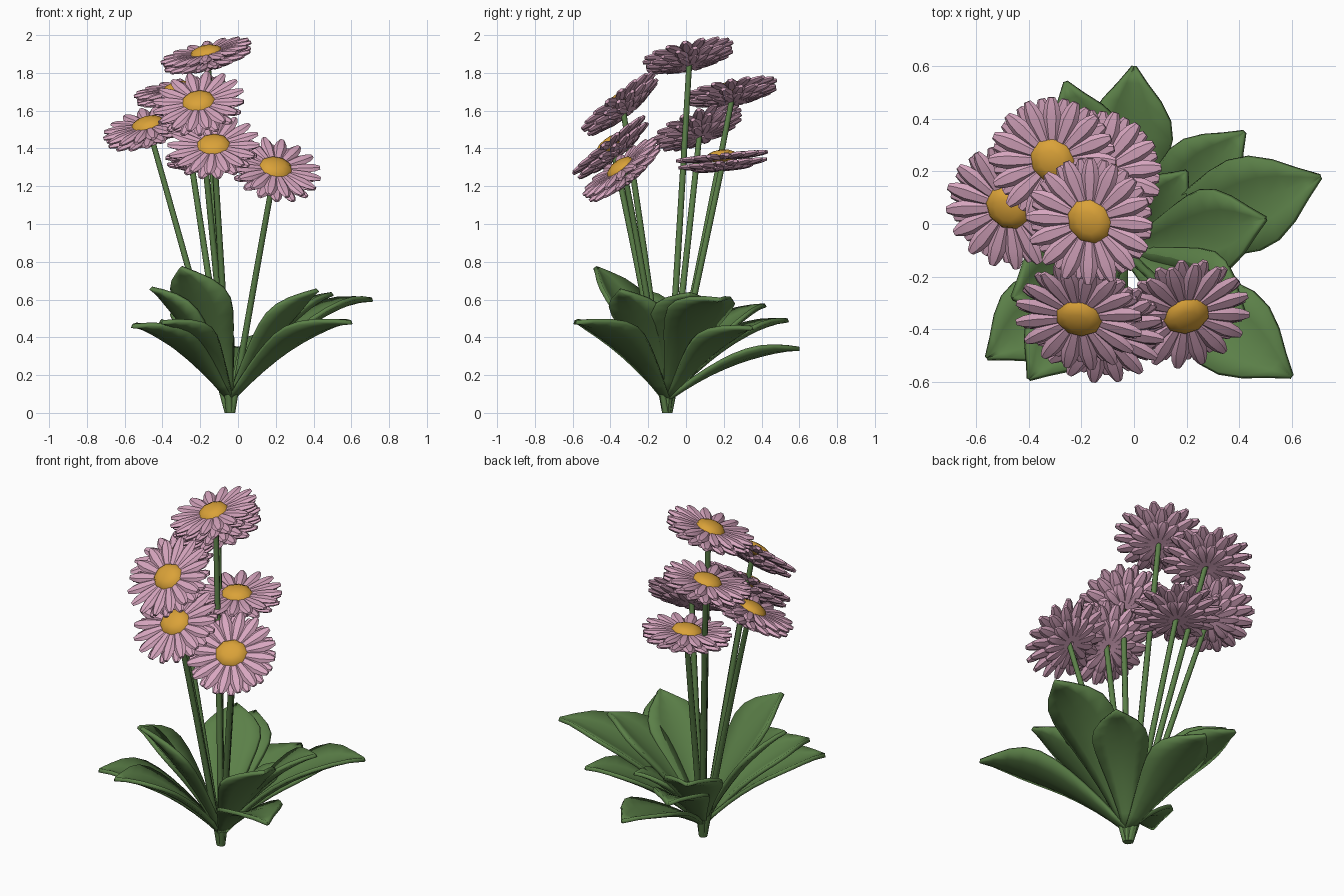
import bpy, bmesh, math
from mathutils import Vector

old = bpy.data.objects.get("Cube")
if old:
    bpy.data.objects.remove(old, do_unlink=True)


def material(name, rgb):
    m = bpy.data.materials.new(name)
    m.use_nodes = True
    col = (*rgb, 1)
    m.diffuse_color = col
    bsdf = m.node_tree.nodes["Principled BSDF"]
    bsdf.inputs["Base Color"].default_value = col
    bsdf.inputs["Roughness"].default_value = 0.8
    return m


PINK = material("petal pink", (0.68, 0.38, 0.52))
GOLD = material("flower centre gold", (0.70, 0.36, 0.04))
GREEN = material("leaf green", (0.105, 0.215, 0.065))
ROOT = Vector((-0.04, -0.10, 0))


def finish(bm, name, mat, angle=35):
    bmesh.ops.recalc_face_normals(bm, faces=bm.faces[:])
    me = bpy.data.meshes.new(name)
    bm.to_mesh(me)
    bm.free()
    me.materials.append(mat)
    ob = bpy.data.objects.new(name, me)
    bpy.context.collection.objects.link(ob)
    bpy.ops.object.select_all(action='DESELECT')
    ob.select_set(True)
    bpy.context.view_layer.objects.active = ob
    bpy.ops.object.shade_smooth_by_angle(angle=math.radians(angle))
    return ob


def loft(bm, rings):
    """Skin a list of closed rings of points and cap both ends."""
    vs = [[bm.verts.new(p) for p in ring] for ring in rings]
    n = len(vs[0])
    for a, b in zip(vs, vs[1:]):
        for i in range(n):
            j = (i + 1) % n
            bm.faces.new((a[i], a[j], b[j], b[i]))
    bm.faces.new(vs[0][::-1])
    bm.faces.new(vs[-1])


def bezier(a, b, c, t):
    return a * (1 - t) ** 2 + b * 2 * t * (1 - t) + c * t * t


# Petal stations: radius fraction, half width, half thickness
PETAL = [(0.08, 0.010, 0.008), (0.4, 0.026, 0.015), (0.7, 0.036, 0.018),
         (0.88, 0.028, 0.015), (1.0, 0.014, 0.009)]


def petal_ring(bm, count, radius, drop, rise, phase):
    for k in range(count):
        a = math.tau * (k + phase) / count
        out, side = Vector((math.cos(a), math.sin(a), 0)), Vector((-math.sin(a), math.cos(a), 0))
        rings = []
        for f, w, t in PETAL:
            c = out * (radius * f) + Vector((0, 0, rise * f - drop))
            rings.append([c + side * (w * math.cos(q)) + Vector((0, 0, t * math.sin(q)))
                          for q in (math.tau * i / 6 for i in range(6))])
        loft(bm, rings)


def flower(index, centre, normal):
    centre, normal = Vector(centre), Vector(normal).normalized()
    rot = normal.to_track_quat('Z', 'Y')

    # Layered petals
    bm = bmesh.new()
    petal_ring(bm, 16, 0.245, 0.014, 0.012, 0)
    petal_ring(bm, 16, 0.236, 0.060, 0.020, 0.5)
    petal_ring(bm, 14, 0.160, 0.070, 0.010, 0.2)
    ob = finish(bm, f"petals_{index}", PINK)
    ob.location, ob.rotation_mode, ob.rotation_quaternion = centre, 'QUATERNION', rot

    # Domed centre
    bm = bmesh.new()
    bmesh.ops.create_uvsphere(bm, u_segments=9, v_segments=6, radius=1)
    bmesh.ops.scale(bm, vec=(0.09, 0.082, 0.034), verts=bm.verts[:])
    ob = finish(bm, f"flower_centre_{index}", GOLD, 60)
    ob.location, ob.rotation_mode, ob.rotation_quaternion = centre, 'QUATERNION', rot

    # Stem
    top = centre - normal * 0.04
    start = ROOT + Vector(((top.x - ROOT.x) * 0.03, (top.y - ROOT.y) * 0.03, 0))
    mid = start.lerp(top, 0.55) - Vector((normal.x, normal.y, 0)) * 0.02
    bm = bmesh.new()
    rings = []
    for s in range(7):
        t = s / 6
        c = bezier(start, mid, top, t)
        r = 0.018 - 0.003 * t
        rings.append([c + Vector((r * math.cos(q), r * math.sin(q), 0))
                      for q in (math.tau * i / 8 for i in range(8))])
    loft(bm, rings)
    finish(bm, f"stem_{index}", GREEN, 60)


# Leaf half width at even steps along its length
LEAF = [0.13, 0.26, 0.43, 0.6, 0.77, 0.92, 1.0, 0.93, 0.68, 0.33, 0.03]


def leaf(index, tip, width, arch):
    """One cupped leaf; a larger arch makes it level off towards the tip."""
    tip = Vector(tip)
    start = ROOT + Vector((0, 0, 0.07))
    d = tip - start
    ctrl = start + Vector((d.x * 0.55, d.y * 0.55, d.z * arch))
    side = Vector((-d.y, d.x, 0)).normalized()
    bm = bmesh.new()
    rows = []
    last = len(LEAF) - 1
    for s, f in enumerate(LEAF):
        t = s / last
        c = bezier(start, ctrl, tip, t)
        tangent = ((ctrl - start) * (1 - t) + (tip - ctrl) * t).normalized()
        up = tangent.cross(side)
        if up.z < 0:
            up = -up
        w = width * f
        rows.append([bm.verts.new(c + side * (w * u) + up * (0.26 * w * (u * u - 0.3)))
                     for u in (-1, -0.5, 0, 0.5, 1)])
    for a, b in zip(rows, rows[1:]):
        for i in range(4):
            bm.faces.new((a[i], a[i + 1], b[i + 1], b[i]))
    ob = finish(bm, f"leaf_{index}", GREEN, 50)
    sol = ob.modifiers.new("thickness", 'SOLIDIFY')
    sol.thickness, sol.offset = 0.022, 0


# Flower heads: centre and facing direction
FLOWERS = [
    ((-0.17, 0.01, 1.91), (-0.24, -0.22, 1)),
    ((-0.21, -0.36, 1.65), (-0.20, -0.80, 1)),
    ((-0.13, -0.41, 1.42), (-0.10, -0.80, 1)),
    ((0.20, -0.35, 1.30), (0.26, -0.78, 1)),
    ((-0.48, 0.06, 1.53), (-0.32, -0.38, 1)),
    ((-0.31, 0.24, 1.72), (-0.18, -0.18, 1)),
    ((-0.14, 0.19, 1.36), (-0.03, -0.10, 1)),
]
for i, (c, n) in enumerate(FLOWERS, 1):
    flower(i, c, n)

# Leaf rosette: tip, half width, arch
LEAVES = [
    ((0.0, 0.60, 0.34), 0.16, 1.05), ((-0.26, 0.54, 0.49), 0.15, 0.98),
    ((-0.30, 0.42, 0.57), 0.16, 0.9), ((0.42, 0.35, 0.45), 0.15, 1.0),
    ((0.71, 0.18, 0.60), 0.18, 1.03), ((0.50, 0.02, 0.63), 0.16, 0.88),
    ((0.60, -0.58, 0.48), 0.17, 1.03), ((0.42, -0.35, 0.65), 0.16, 0.8),
    ((-0.30, -0.48, 0.77), 0.18, 0.78), ((-0.40, -0.59, 0.48), 0.15, 1.03),
    ((-0.56, -0.51, 0.46), 0.16, 1.03), ((-0.46, -0.28, 0.66), 0.16, 0.85),
    ((0.20, 0.20, 0.42), 0.10, 0.95),
]
for i, (tip, w, arch) in enumerate(LEAVES, 1):
    leaf(i, tip, w, arch)

# Short tapered crown where the stems meet
bm = bmesh.new()
bmesh.ops.create_cone(bm, cap_ends=True, segments=10, radius1=0.022, radius2=0.036, depth=0.11)
crown = finish(bm, "crown", GREEN)
crown.location = ROOT + Vector((0, 0, 0.055))
